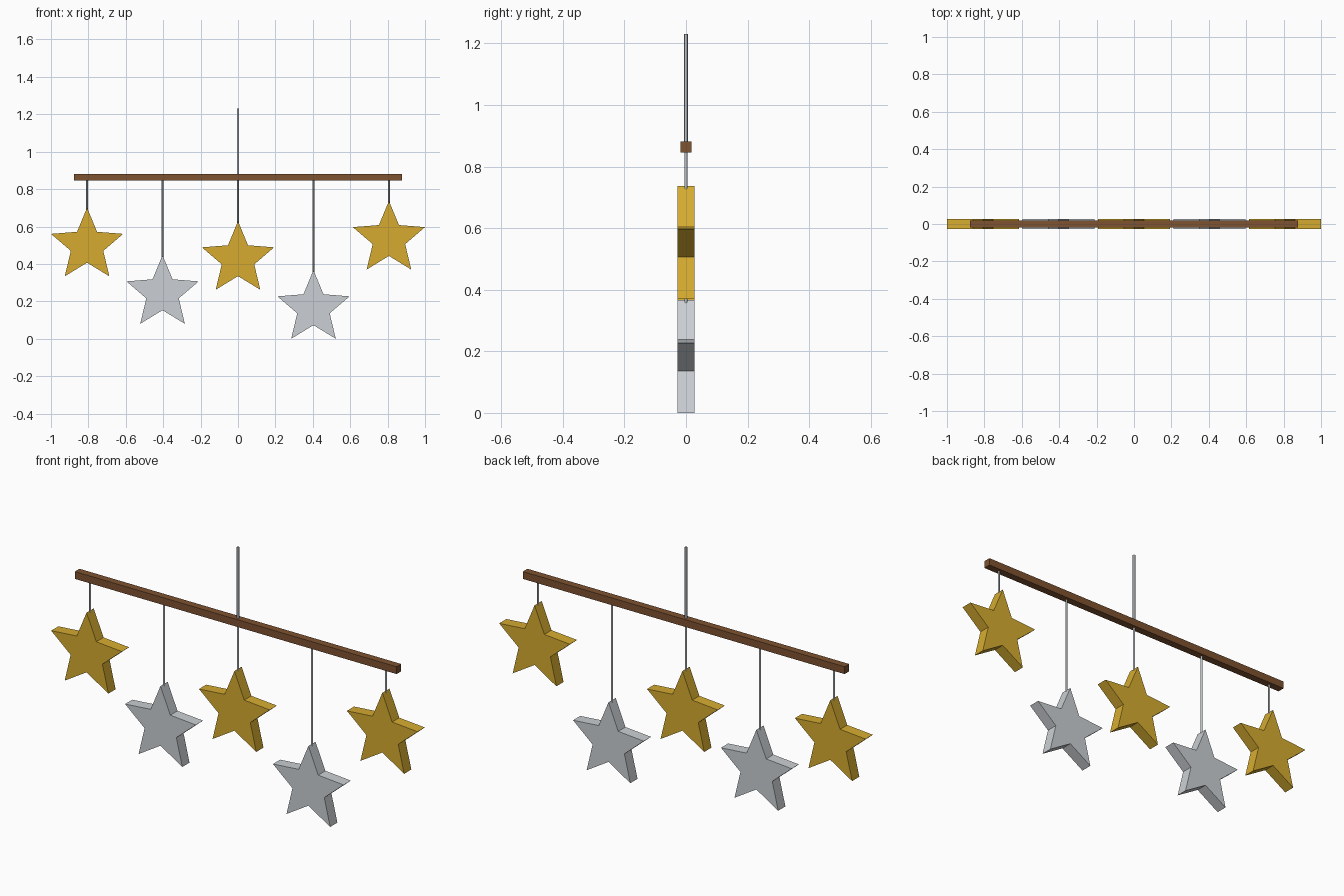
import bpy, bmesh, math

if "Cube" in bpy.data.objects:
    bpy.data.objects.remove(bpy.data.objects["Cube"])


def material(name, rgb):
    m = bpy.data.materials.new(name)
    m.diffuse_color = (*rgb, 1)
    m.use_nodes = True
    m.node_tree.nodes["Principled BSDF"].inputs["Base Color"].default_value = m.diffuse_color
    return m


gold = material("gold", (0.67, 0.41, 0.03))
silver = material("silver", (0.60, 0.63, 0.66))
wood = material("brown wood", (0.21, 0.085, 0.03))
steel = material("grey string", (0.50, 0.53, 0.56))

BAR_BOTTOM, BAR_TOP = 0.845, 0.881
R_OUT, R_IN, DEPTH = 0.203, 0.0912, 0.056


def add_object(name, bm, mat):
    bmesh.ops.recalc_face_normals(bm, faces=bm.faces[:])
    me = bpy.data.meshes.new(name)
    bm.to_mesh(me)
    bm.free()
    me.materials.append(mat)
    ob = bpy.data.objects.new(name, me)
    bpy.context.collection.objects.link(ob)
    return ob


def star(name, x, top, mat):
    """Five-pointed star, extruded front to back."""
    bm = bmesh.new()
    ring = []
    for i in range(10):
        r = R_IN if i % 2 else R_OUT
        a = math.pi / 2 + i * math.pi / 5
        ring.append(bm.verts.new((x + r * math.cos(a), -DEPTH / 2,
                                  top - R_OUT + r * math.sin(a))))
    face = bm.faces.new(ring)
    ext = bmesh.ops.extrude_face_region(bm, geom=[face], use_keep_orig=True)
    moved = [v for v in ext["geom"] if isinstance(v, bmesh.types.BMVert)]
    bmesh.ops.translate(bm, verts=moved, vec=(0, DEPTH, 0))
    add_object(name, bm, mat)


def rod(name, x, z0, z1, radius):
    """Thin upright cylinder between two heights."""
    bpy.ops.mesh.primitive_cylinder_add(vertices=8, radius=radius, depth=z1 - z0,
                                        location=(x, 0, (z0 + z1) / 2))
    ob = bpy.context.object
    ob.name = name
    ob.data.materials.append(steel)
    bpy.ops.object.shade_smooth_by_angle(angle=math.radians(50))


# Crossbar
bm = bmesh.new()
bmesh.ops.create_cube(bm, size=1)
for v in bm.verts:
    v.co.x *= 1.756
    v.co.y *= 0.036
    v.co.z = v.co.z * (BAR_TOP - BAR_BOTTOM) + (BAR_TOP + BAR_BOTTOM) / 2
add_object("crossbar", bm, wood)

# Hanger above the bar
rod("hanger", 0, BAR_TOP - 0.01, 1.23, 0.006)

# Stars at different heights, each on its own string
for i, top in enumerate((0.701, 0.447, 0.629, 0.367, 0.737)):
    x = (i - 2) * 0.4035
    star(f"star_{i + 1}", x, top, silver if i % 2 else gold)
    rod(f"string_{i + 1}", x, top - 0.01, BAR_BOTTOM + 0.005, 0.005)
